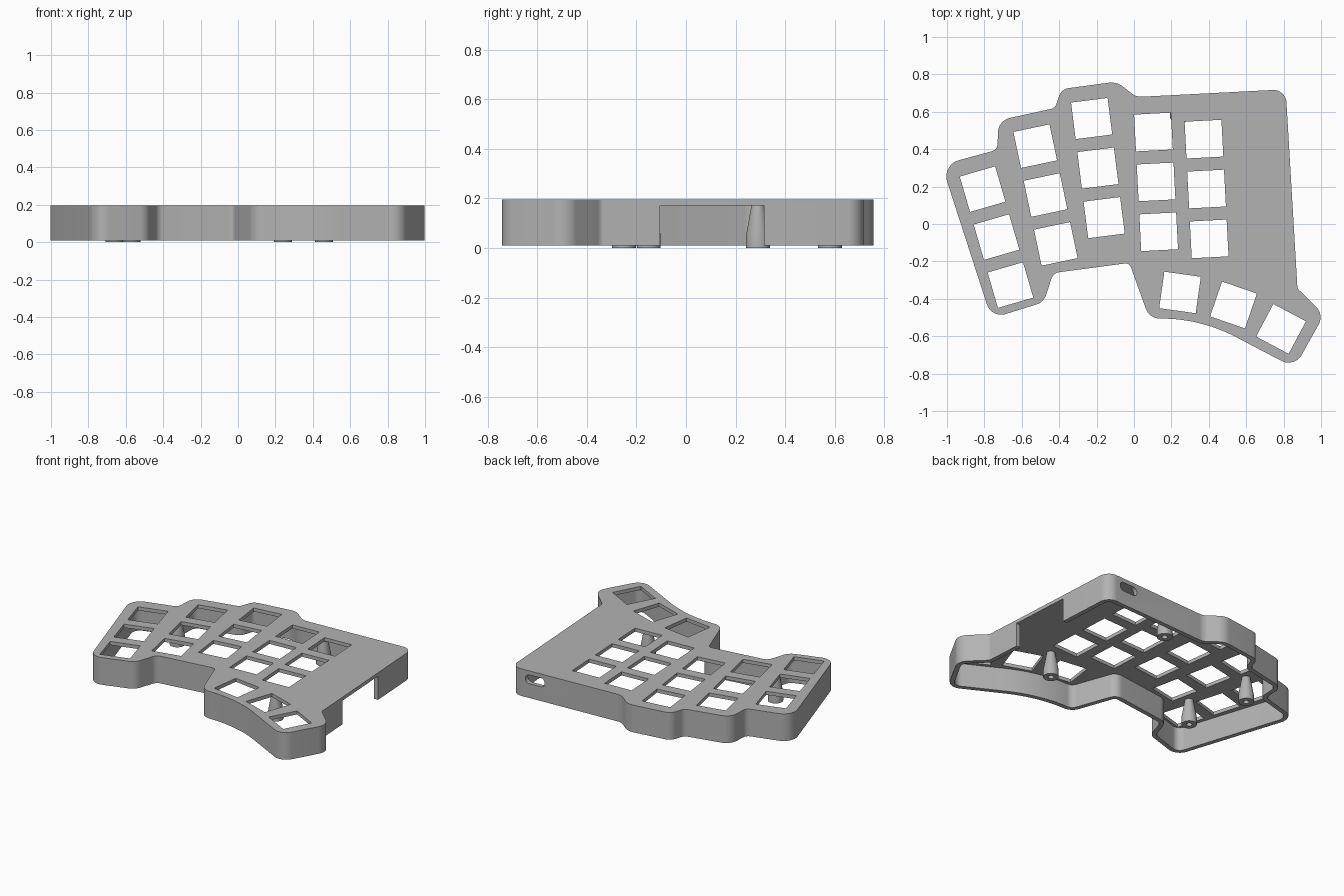
import bpy, bmesh
from math import radians, tan, pi, cos, sin
from mathutils import Vector, Matrix

if "Cube" in bpy.data.objects:
    bpy.data.objects.remove(bpy.data.objects["Cube"])

TOP, BASE, CEILING = 0.195, 0.01, 0.171
WALL, KEY, PITCH = 0.03, 0.197, 0.267

grey = bpy.data.materials.new("matte grey")
grey.use_nodes = True
grey.diffuse_color = (0.45, 0.45, 0.45, 1)
grey.node_tree.nodes["Principled BSDF"].inputs["Base Color"].default_value = grey.diffuse_color


def make_object(name, bm):
    bmesh.ops.recalc_face_normals(bm, faces=bm.faces)
    mesh = bpy.data.meshes.new(name)
    bm.to_mesh(mesh)
    bm.free()
    mesh.materials.append(grey)
    obj = bpy.data.objects.new(name, mesh)
    bpy.context.collection.objects.link(obj)
    return obj


def activate(obj):
    bpy.ops.object.select_all(action="DESELECT")
    obj.select_set(True)
    bpy.context.view_layer.objects.active = obj


def add_prism(bm, points, low, high):
    face = bm.faces.new([bm.verts.new((p[0], p[1], low)) for p in points])
    ext = bmesh.ops.extrude_face_region(bm, geom=[face])
    verts = [g for g in ext["geom"] if isinstance(g, bmesh.types.BMVert)]
    bmesh.ops.translate(bm, verts=verts, vec=(0, 0, high - low))


def prism(name, points, low, high):
    bm = bmesh.new()
    add_prism(bm, points, low, high)
    return make_object(name, bm)


def rounded(corners, inset=0, steps=12):
    """Fillet each (x, y, radius) corner, shifted inward along the normals."""
    points = []
    for i, (x, y, r) in enumerate(corners):
        here = Vector((x, y))
        before = (here - Vector(corners[i - 1][:2])).normalized()
        after = (Vector(corners[(i + 1) % len(corners)][:2]) - here).normalized()
        turn = -before.angle_signed(after)
        start = here - before * r * tan(abs(turn) / 2)
        side = Vector((-before.y, before.x)) * (1 if turn > 0 else -1)
        centre = start + side * r
        for k in range(steps + 1):
            a = turn * k / steps
            normal = Matrix.Rotation(a, 2) @ Vector((-before.y, before.x))
            arm = Matrix.Rotation(a, 2) @ (start - centre)
            points.append(centre + arm + normal * inset)
    return points


def cut(target, cutter):
    cutter.hide_render = True
    activate(target)
    mod = target.modifiers.new("cut", "BOOLEAN")
    mod.operation, mod.solver, mod.object = "DIFFERENCE", "EXACT", cutter
    bpy.ops.object.modifier_apply(modifier=mod.name)
    bpy.data.objects.remove(cutter)


# Outline, counter-clockwise: x, y, corner radius
outline = [
    (-.762, -.505, .08), (-.482, -.418, .08), (-.432, -.262, .05),
    (-.025, -.208, .03), (.082, -.505, .08), (.36, -.508, .85),
    (.858, -.768, .08), (1.017, -.485, .08), (.874, -.345, .03),
    (.811, .72, .07), (.012, .679, .08), (-.093, .761, .1),
    (-.388, .721, .06), (-.422, .62, .04), (-.724, .554, .08),
    (-.731, .397, .04), (-1.028, .316, .09),
]

# Case shell, open underneath
case = prism("case_shell", rounded(outline), BASE, TOP)
cut(case, prism("cavity_cutter", rounded(outline, WALL), -0.1, CEILING))

# Key openings: middle key of each column of three, then the thumb keys
keys = []
for x, y, angle in [(-.735, -.07, 16.2), (-.473, .155, 11.9), (-.193, .299, 7.2),
                    (.118, .225, 3), (.388, .187, 3)]:
    a = radians(angle)
    for row in (-1, 0, 1):
        keys.append((x - row * PITCH * sin(a), y + row * PITCH * cos(a), a))
for x, y, angle in [(.246, -.366, -8), (.532, -.433, -19), (.786, -.561, -28)]:
    keys.append((x, y, radians(angle)))

bm = bmesh.new()
half = KEY / 2
for x, y, a in keys:
    square = [Matrix.Rotation(a, 2) @ Vector((u * half, v * half)) + Vector((x, y))
              for u, v in ((-1, -1), (1, -1), (1, 1), (-1, 1))]
    add_prism(bm, square, 0.1, 0.3)
cut(case, make_object("key_cutter", bm))

# Opening in the side wall
cut(case, prism("side_cutter", [(.76, -.105), (.95, -.105), (.95, .315), (.76, .315)],
                -0.1, CEILING))

# Rounded cable slot in the back wall
slot = prism("slot_cutter", rounded([(-.07, -.03, .029), (.07, -.03, .029),
                                     (.07, .03, .029), (-.07, .03, .029)]), -0.1, 0.1)
slot.data.transform(Matrix.Translation((.64, .71, .137)) @ Matrix.Rotation(pi / 2, 4, "X"))
cut(case, slot)
activate(case)
bpy.ops.object.shade_smooth_by_angle(angle=radians(30))

# Tapered screw posts with a blind hole
profile = [(0, .1), (.018, .1), (.018, 0), (.048, 0), (.048, .05), (.025, .18), (0, .18)]
for name, x, y in [("back_left", .24, .58), ("thumb", .46, -.25),
                   ("outer_back", -.66, .29), ("outer_front", -.57, -.15)]:
    bm = bmesh.new()
    verts = [bm.verts.new((r, 0, z)) for r, z in profile]
    edges = [bm.edges.new(pair) for pair in zip(verts, verts[1:])]
    bmesh.ops.spin(bm, geom=verts + edges, cent=(0, 0, 0), axis=(0, 0, 1),
                   angle=2 * pi, steps=32)
    bmesh.ops.remove_doubles(bm, verts=bm.verts, dist=0.0001)
    post = make_object(name + "_screw_post", bm)
    post.location = (x, y, 0)
    activate(post)
    bpy.ops.object.shade_smooth_by_angle(angle=radians(30))
